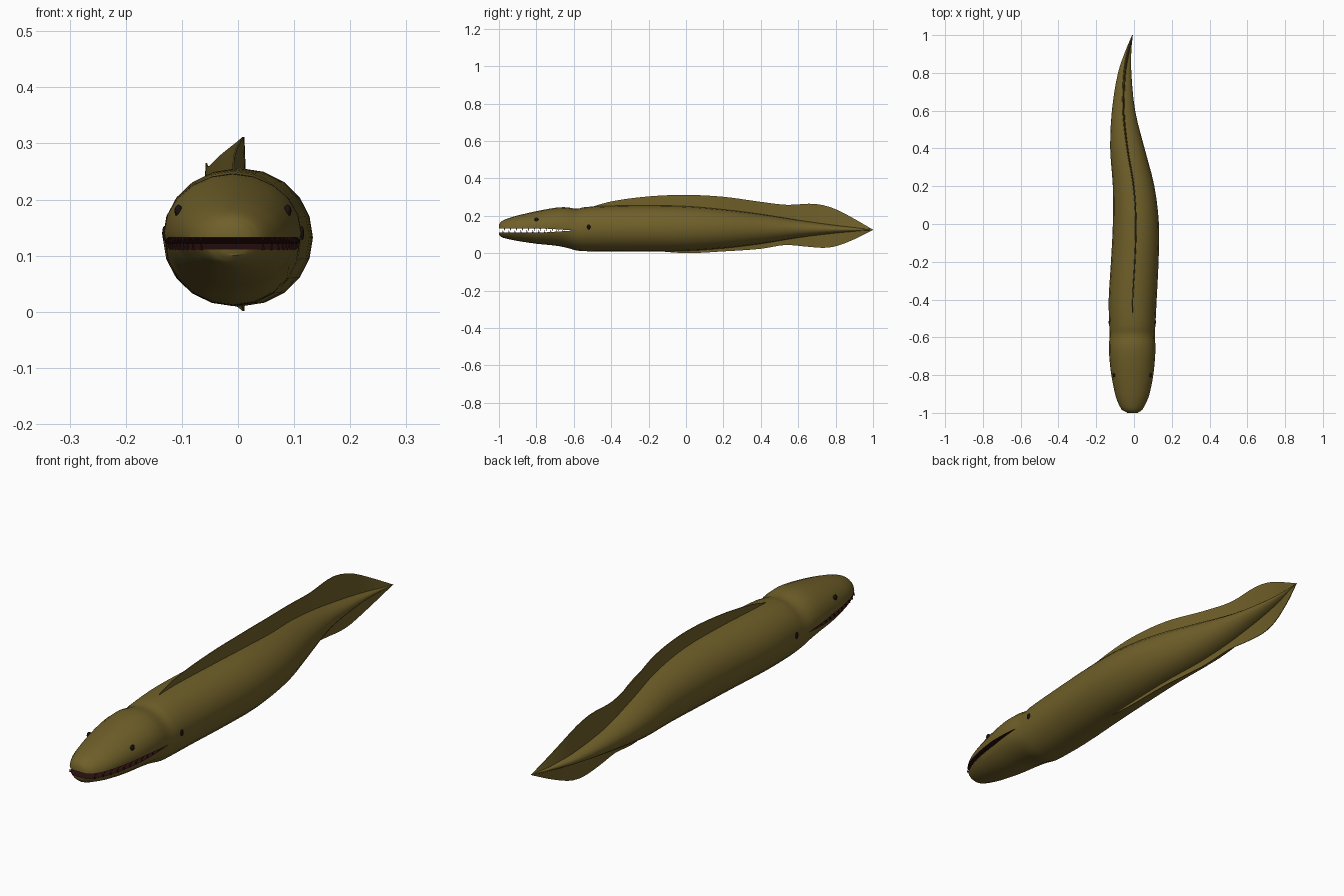
import bpy, bmesh, math
from mathutils import Vector

if "Cube" in bpy.data.objects:
    bpy.data.objects.remove(bpy.data.objects["Cube"])


def make_material(name, colour):
    mat = bpy.data.materials.new(name)
    mat.use_nodes = True
    mat.diffuse_color = (*colour, 1)
    mat.node_tree.nodes["Principled BSDF"].inputs["Base Color"].default_value = (*colour, 1)
    return mat


olive = make_material("olive skin", (0.16, 0.115, 0.022))
maroon = make_material("dark maroon mouth", (0.03, 0.006, 0.006))
black = make_material("dark eye", (0.012, 0.005, 0.005))


def curve(rows, y):
    """Smoothly interpolate the columns of rows at position y."""
    i = 0
    while i < len(rows) - 2 and y > rows[i + 1][0]:
        i += 1

    def slope(k):
        a, b = rows[max(k - 1, 0)], rows[min(k + 1, len(rows) - 1)]
        return [(q - p) / (b[0] - a[0]) for p, q in zip(a, b)]

    a, b = rows[i], rows[i + 1]
    h = b[0] - a[0]
    t = (y - a[0]) / h
    s = t * t * (3 - 2 * t)
    u, v = t * (1 - t) ** 2 * h, t * t * (t - 1) * h
    return [p + (q - p) * s + m * u + n * v
            for p, q, m, n in zip(a, b, slope(i), slope(i + 1))]


def finish(name, bm, mats, smooth=True, angle=40):
    bmesh.ops.recalc_face_normals(bm, faces=bm.faces)
    mesh = bpy.data.meshes.new(name)
    bm.to_mesh(mesh)
    bm.free()
    ob = bpy.data.objects.new(name, mesh)
    bpy.context.collection.objects.link(ob)
    for m in mats:
        mesh.materials.append(m)
    bpy.ops.object.select_all(action="DESELECT")
    ob.select_set(True)
    bpy.context.view_layer.objects.active = ob
    if smooth:
        bpy.ops.object.shade_smooth_by_angle(angle=math.radians(angle))
    return ob


def loft(bm, rings):
    """Bridge closed rings of points and cap both ends."""
    loops = [[bm.verts.new(p) for p in ring] for ring in rings]
    for a, b in zip(loops, loops[1:]):
        for k in range(len(a)):
            j = (k + 1) % len(a)
            bm.faces.new((a[k], a[j], b[j], b[k]))
    bm.faces.new(loops[0])
    bm.faces.new(loops[-1])


# Body outline: y, right side x, left side x, belly z, back z
BODY = [
    (-1, -.035, .02, .1, .155),
    (-.985, -.062, .042, .086, .172),
    (-.95, -.083, .063, .076, .187),
    (-.9, -.1, .082, .066, .202),
    (-.8, -.12, .102, .051, .225),
    (-.7, -.131, .112, .041, .243),
    (-.64, -.132, .113, .03, .246),
    (-.585, -.129, .11, .015, .238),
    (-.54, -.131, .113, .011, .247),
    (-.4, -.134, .12, .01, .254),
    (-.2, -.122, .13, .01, .256),
    (0, -.112, .132, .012, .252),
    (.2, -.112, .108, .026, .235),
    (.4, -.126, .056, .05, .21),
    (.6, -.117, .006, .083, .178),
    (.8, -.085, -.014, .107, .15),
    (.92, -.044, -.014, .118, .136),
    (1, -.01, -.006, .124, .127),
]
SIDES = 20


def body_point(y, angle):
    _, x0, x1, z0, z1 = curve(BODY, y)
    return Vector(((x0 + x1) / 2 + (x1 - x0) / 2 * math.cos(angle), y,
                   (z0 + z1) / 2 + (z1 - z0) / 2 * math.sin(angle)))


# Body and head
stations = [BODY[0][0]]
for a, b in zip(BODY, BODY[1:]):
    stations += [a[0] + (b[0] - a[0]) * k / 3 for k in (1, 2, 3)]
bm = bmesh.new()
loft(bm, [[body_point(y, math.tau * k / SIDES) for k in range(SIDES)] for y in stations])
body = finish("body", bm, [olive, maroon], smooth=False)

# Mouth: a long wedge cut between the jaws
MOUTH_Z, GAPE, CORNER = .122, .01, -.6
bm = bmesh.new()
loft(bm, [[(x, -1.1, MOUTH_Z - GAPE), (x, -.75, MOUTH_Z - GAPE), (x, CORNER, MOUTH_Z),
           (x, -.75, MOUTH_Z + GAPE), (x, -1.1, MOUTH_Z + GAPE)] for x in (-.3, .3)])
cutter = finish("mouth_cutter", bm, [maroon], smooth=False)
cutter.hide_render = True
cut = body.modifiers.new("mouth", "BOOLEAN")
cut.operation, cut.solver, cut.object = "DIFFERENCE", "EXACT", cutter
bpy.context.view_layer.objects.active = body
bpy.ops.object.modifier_apply(modifier="mouth")
bpy.data.objects.remove(cutter)

# Mouth lining: the flat faces left by the cut
for face in body.data.polygons:
    c = face.center
    lining = c.y < CORNER and abs(face.normal.z) > .98 and abs(c.z - MOUTH_Z) < GAPE * 1.1
    face.material_index = int(lining)
bpy.ops.object.select_all(action="DESELECT")
body.select_set(True)
bpy.ops.object.shade_smooth_by_angle(angle=math.radians(40))


# Fins: thin wedges following the spine
def build_fin(name, edge, count=40):
    bm = bmesh.new()
    rings = []
    for k in range(count + 1):
        y = edge[0][0] + (edge[-1][0] - edge[0][0]) * k / count
        _, x0, x1, z0, z1 = curve(BODY, y)
        x, tip = (x0 + x1) / 2, curve(edge, y)[1]
        base = (z0 + z1) / 2
        w = min(.008, (x1 - x0) / 3)
        rings.append([(x - w, y, base), (x + w, y, base),
                      (x + w / 6, y, tip), (x - w / 6, y, tip)])
    loft(bm, rings)
    finish(name, bm, [olive])


build_fin("dorsal_fin", [(-.53, .24), (-.4, .277), (-.2, .304), (0, .312), (.2, .302),
                         (.4, .275), (.54, .259), (.66, .265), (.72, .26), (.8, .236),
                         (.9, .184), (1, .126)])
build_fin("belly_fin", [(-.18, .014), (0, .001), (.2, .01), (.4, .024), (.53, .044),
                        (.64, .036), (.74, .029), (.81, .04), (.9, .075), (1, .124)])


# Eyes and gill openings
def build_spots(name, y, z, size, mat):
    bm = bmesh.new()
    _, _, _, z0, z1 = curve(BODY, y)
    lift = math.asin((z - (z0 + z1) / 2) / ((z1 - z0) / 2))
    for angle in (lift, math.pi - lift):
        ball = bmesh.ops.create_uvsphere(bm, u_segments=12, v_segments=8, radius=1)
        bmesh.ops.scale(bm, vec=size, verts=ball["verts"])
        bmesh.ops.translate(bm, vec=body_point(y, angle), verts=ball["verts"])
    finish(name, bm, [mat], angle=60)


build_spots("eyes", -.8, .18, (.007, .011, .011), black)
build_spots("gill_openings", -.52, .14, (.004, .009, .013), black)

# Teeth: small spikes along the rim of both jaws
bm = bmesh.new()
for k in range(11):
    y = -.975 + k * .032
    size = GAPE * min(1, (CORNER - y) / .15)
    for angle in (0, math.pi):
        rim = body_point(y, angle)
        mid = body_point(y, math.pi / 2)
        x = mid.x + (rim.x - mid.x) * .92
        for way in (-1, 1):
            cone = bmesh.ops.create_cone(bm, segments=6, radius1=.0035, radius2=0,
                                         depth=size * 1.5, cap_ends=True)
            bmesh.ops.scale(bm, vec=(1, 1, -way), verts=cone["verts"])
            bmesh.ops.translate(bm, vec=(x, y + way * .004, MOUTH_Z + way * size * .4),
                                verts=cone["verts"])
finish("teeth", bm, [maroon], smooth=False)
